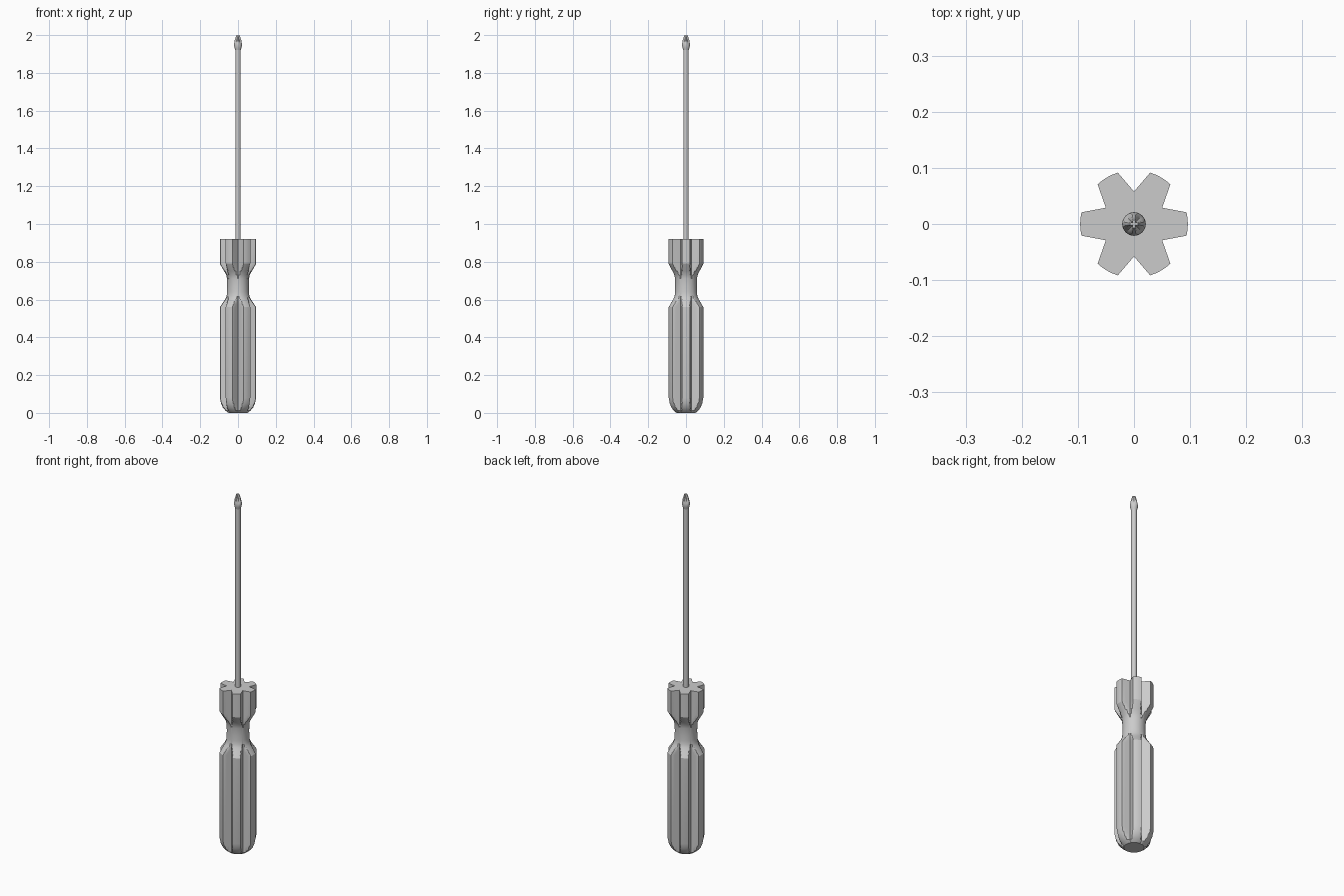
import bpy, bmesh
from math import sin, cos, pi, radians

old = bpy.data.objects.get("Cube")
if old:
    bpy.data.objects.remove(old, do_unlink=True)

grey = bpy.data.materials.new("light_grey")
grey.use_nodes = True
colour = (0.6, 0.6, 0.6, 1)
grey.diffuse_color = colour
grey.node_tree.nodes["Principled BSDF"].inputs["Base Color"].default_value = colour


def chord(a, a0, r0, a1, r1):
    """Radius at angle a on the straight line between two polar points."""
    return r0 * r1 * sin(a1 - a0) / (r0 * sin(a - a0) + r1 * sin(a1 - a))


def loft(name, angles, profile, radius, sharp):
    """Skin rings of radius(angle, r, z) along a list of (r, z)."""
    bm = bmesh.new()
    rings = []
    for r, z in profile:
        rings.append([bm.verts.new((radius(a, r, z) * cos(a),
                                    radius(a, r, z) * sin(a), z)) for a in angles])
    n = len(angles)
    for low, high in zip(rings, rings[1:]):
        for i in range(n):
            j = (i + 1) % n
            bm.faces.new((low[i], low[j], high[j], high[i]))
    bm.faces.new(rings[0][::-1])
    bm.faces.new(rings[-1])
    mesh = bpy.data.meshes.new(name)
    bm.to_mesh(mesh)
    bm.free()
    mesh.materials.append(grey)
    obj = bpy.data.objects.new(name, mesh)
    bpy.context.collection.objects.link(obj)
    bpy.ops.object.select_all(action="DESELECT")
    obj.select_set(True)
    bpy.context.view_layer.objects.active = obj
    bpy.ops.object.shade_smooth_by_angle(angle=radians(sharp))
    return obj


# Handle: a turned grip cut by six V-shaped flutes
OUTER, VALLEY, EDGE = 0.096, 0.058, radians(12.5)


def handle_radius(a, r, z):
    off = abs((a + pi / 6) % (pi / 3) - pi / 6)
    if off <= EDGE:
        return r
    return min(r, chord(off, EDGE, OUTER, pi / 6, VALLEY))


steps = (-12.5, -6, 0, 6, 12.5, 15, 18, 21, 24, 27, 30, 33, 36, 39, 42, 45)
handle_angles = [radians(60 * k + s) for k in range(6) for s in steps]
handle_profile = [(0.05, 0), (0.066, 0.012), (0.08, 0.028), (0.09, 0.05),
                  (OUTER, 0.08), (OUTER, 0.56), (0.086, 0.575), (0.076, 0.59),
                  (0.066, 0.605), (0.06, 0.62), (0.058, 0.64), (0.057, 0.67),
                  (0.058, 0.71), (0.062, 0.73), (0.073, 0.75), (0.085, 0.77),
                  (OUTER, 0.79), (OUTER, 0.92)]
loft("handle", handle_angles, handle_profile, handle_radius, 24)

# Shaft: a plain round rod
round_angles = [2 * pi * i / 16 for i in range(16)]
loft("shaft", round_angles, [(0.0145, 0.9), (0.0145, 1.925)],
     lambda a, r, z: r, 35)


# Cross tip: a flared point with four flutes that deepen upwards
def tip_radius(a, r, z):
    off = abs((a + pi / 4) % (pi / 2) - pi / 4)
    depth = max(0, min(1, (z - 1.945) / 0.04))
    return r * (1 - 0.55 * depth * max(0, off - 0.22) / (pi / 4 - 0.22))


tip_angles = [2 * pi * i / 32 for i in range(32)]
tip_profile = [(0.0145, 1.92), (0.018, 1.932), (0.021, 1.945), (0.0205, 1.955),
               (0.018, 1.97), (0.014, 1.985), (0.01, 1.996), (0.007, 2.0)]
loft("cross_tip", tip_angles, tip_profile, tip_radius, 30)
